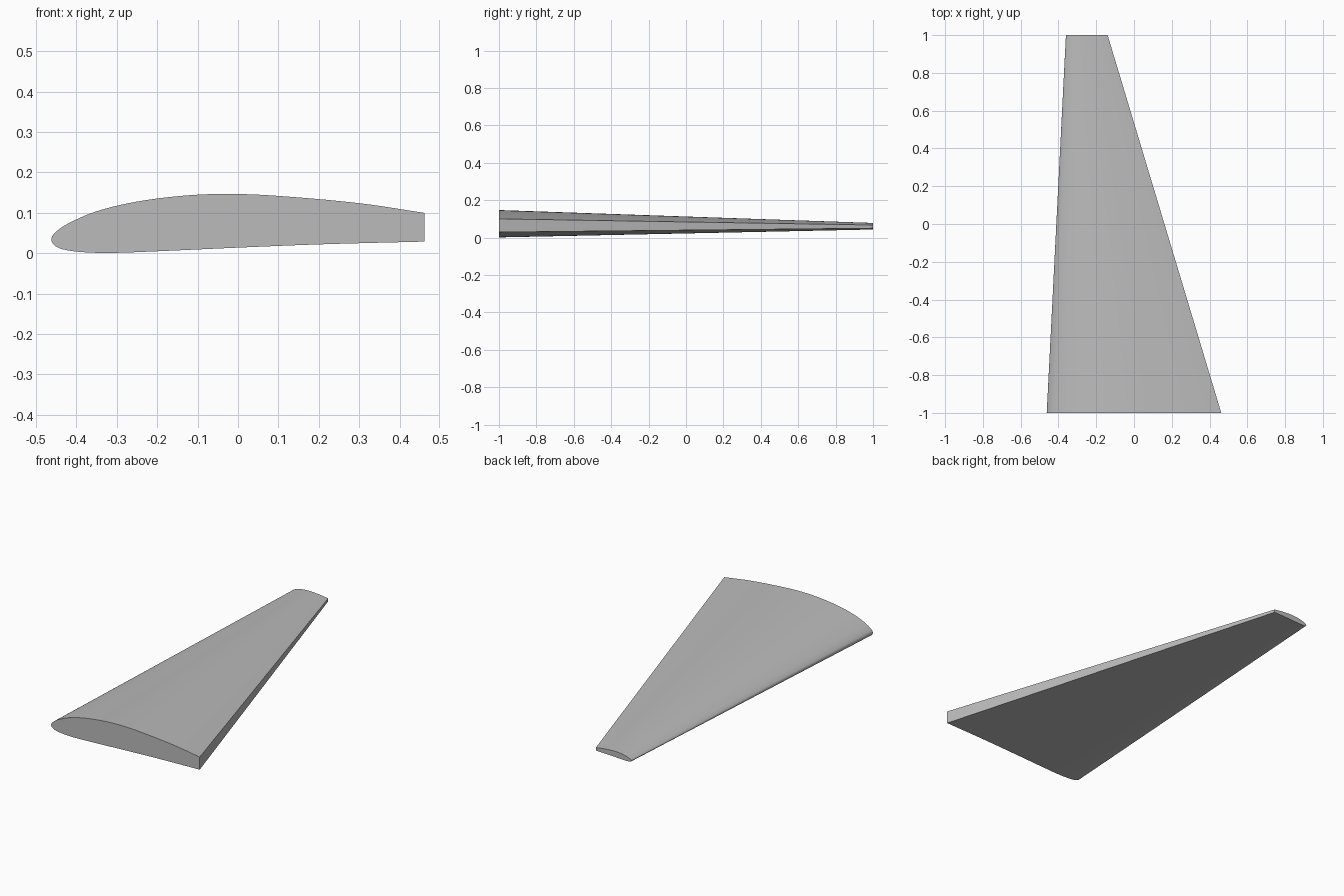
import bpy
import bmesh
import math
from mathutils import Vector
from mathutils.geometry import interpolate_bezier

cube = bpy.data.objects.get("Cube")
if cube:
    bpy.data.objects.remove(cube, do_unlink=True)

# One plain grey for the whole wing
grey = bpy.data.materials.new("light_grey")
grey.use_nodes = True
colour = (0.5, 0.5, 0.5, 1)
grey.diffuse_color = colour
grey.node_tree.nodes["Principled BSDF"].inputs["Base Color"].default_value = colour

# Root aerofoil control points (x, z): upper trailing edge, round the nose, lower trailing edge
CONTROL = [(.462, .1), (.3, .124), (.1, .142), (-.02, .147), (-.13, .143),
           (-.25, .128), (-.35, .104), (-.42, .074), (-.453, .051), (-.462, .034),
           (-.451, .017), (-.42, .007), (-.37, .002), (-.31, .001),
           (-.2, .005), (0, .014), (.2, .022), (.462, .029)]
STEPS = 5


def smooth_profile(control):
    """Pass a smooth curve through the control points."""
    pts = [Vector((x, 0, z)) for x, z in control]
    last = len(pts) - 1
    slopes = []
    for i in range(last + 1):
        a, b = pts[max(i - 1, 0)], pts[min(i + 1, last)]
        slopes.append((b - a).normalized())
    out = []
    for i in range(last):
        a, b = pts[i], pts[i + 1]
        reach = (b - a).length / 3
        span = interpolate_bezier(a, a + slopes[i] * reach,
                                  b - slopes[i + 1] * reach, b, STEPS + 1)
        out += span[:-1]
    return out + [pts[-1]]


profile = smooth_profile(CONTROL)

# Tip is the same section, scaled down and moved
TIP_SCALE = 0.239
TIP_X, TIP_Z = -0.25, 0.043

bm = bmesh.new()
root = [bm.verts.new((p.x, -1, p.z)) for p in profile]
tip = [bm.verts.new((p.x * TIP_SCALE + TIP_X, 1, p.z * TIP_SCALE + TIP_Z)) for p in profile]

# Skin, blunt trailing edge and end caps
count = len(profile)
for i in range(count):
    j = (i + 1) % count
    bm.faces.new((root[i], root[j], tip[j], tip[i]))
bm.faces.new(root)
bm.faces.new(tip)
bmesh.ops.recalc_face_normals(bm, faces=bm.faces)

mesh = bpy.data.meshes.new("wing")
bm.to_mesh(mesh)
bm.free()
mesh.materials.append(grey)
wing = bpy.data.objects.new("wing", mesh)
bpy.context.collection.objects.link(wing)

bpy.context.view_layer.objects.active = wing
wing.select_set(True)
bpy.ops.object.shade_smooth_by_angle(angle=math.radians(30))
